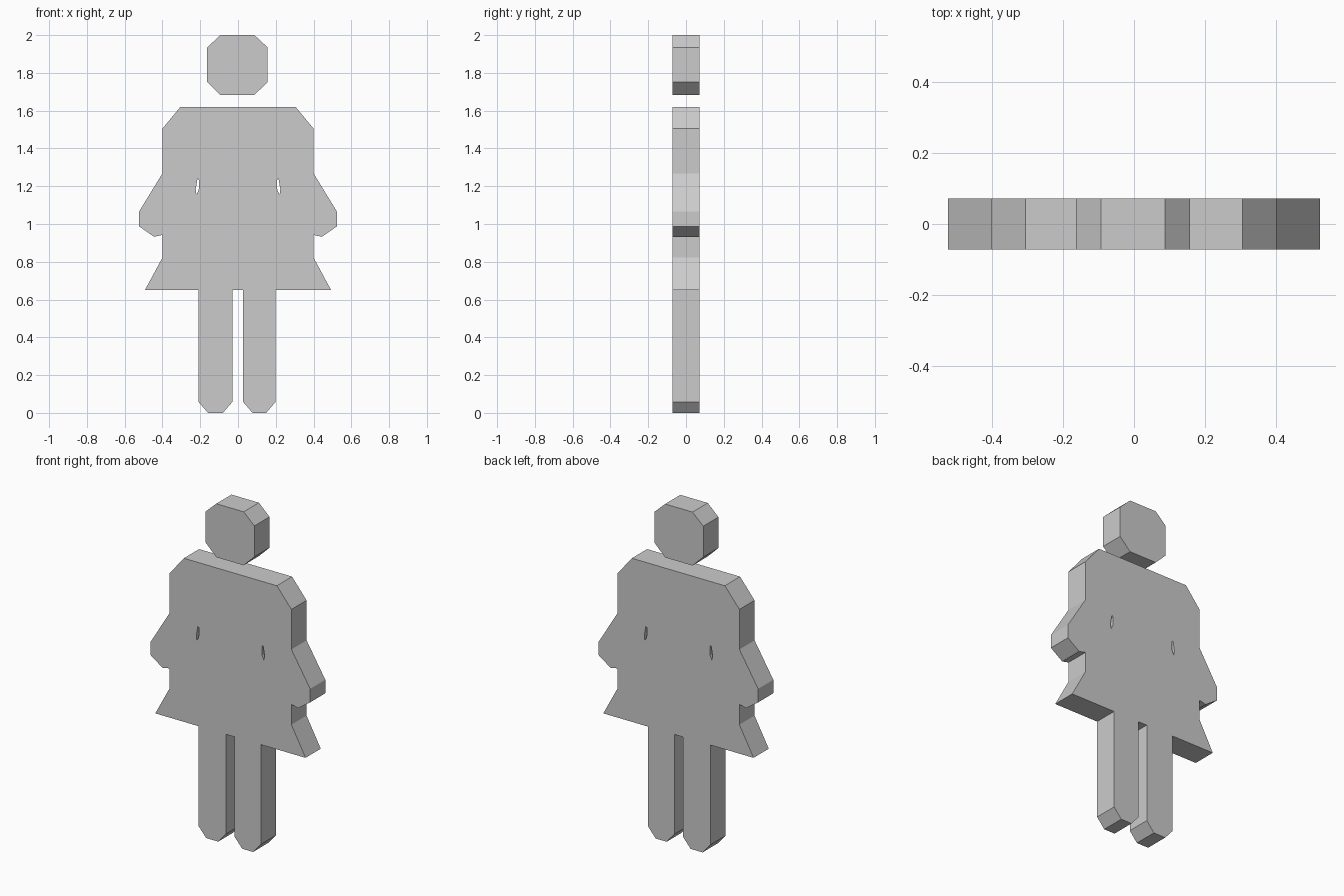
import bpy, bmesh
from mathutils import Vector

if "Cube" in bpy.data.objects:
    bpy.data.objects.remove(bpy.data.objects["Cube"])

HALF_DEPTH = 0.071


def mirror(points):
    return [(-x, z) for x, z in reversed(points)]


def plate(name, loops):
    """Fill closed x-z outlines (later loops are holes) and extrude along y."""
    bm = bmesh.new()
    edges = []
    for loop in loops:
        vs = [bm.verts.new((x, -HALF_DEPTH, z)) for x, z in loop]
        edges += [bm.edges.new((a, b)) for a, b in zip(vs, vs[1:] + vs[:1])]
    bmesh.ops.triangle_fill(bm, edges=edges, use_beauty=True, normal=(0, -1, 0))
    ext = bmesh.ops.extrude_face_region(bm, geom=bm.faces[:], use_keep_orig=True)
    back = [g for g in ext["geom"] if isinstance(g, bmesh.types.BMVert)]
    bmesh.ops.translate(bm, verts=back, vec=Vector((0, 2 * HALF_DEPTH, 0)))
    bmesh.ops.recalc_face_normals(bm, faces=bm.faces[:])
    me = bpy.data.meshes.new(name)
    bm.to_mesh(me)
    bm.free()
    ob = bpy.data.objects.new(name, me)
    bpy.context.collection.objects.link(ob)
    return ob


def leg(x0, x1):
    """Leg outline from its right hip to its left hip, with a chamfered foot."""
    c, h = 0.05, 0.058
    return [(x1, 0.65), (x1, h), (x1 - c, 0), (x0 + c, 0), (x0, h), (x0, 0.65)]


# Head: chamfered square
head_half = [(0.09, 2.0), (0.16, 1.935), (0.16, 1.752), (0.09, 1.683)]
plate("head", [[(x - 0.003, z) for x, z in head_half + mirror(head_half)]])

# Body: shoulder, arm, hand and skirt on one side, mirrored around two legs
side = [(0.305, 1.62), (0.40, 1.505), (0.40, 1.268), (0.523, 1.067),
        (0.523, 0.987), (0.444, 0.932), (0.40, 0.942), (0.40, 0.822),
        (0.493, 0.65)]
outline = side + leg(0.027, 0.199) + leg(-0.209, -0.03) + mirror(side)

# Narrow gaps between the arms and the waist
gap = [(0.206, 1.232), (0.214, 1.242), (0.224, 1.185), (0.220, 1.155),
       (0.208, 1.18)]
plate("body", [outline, gap, mirror(gap)])
